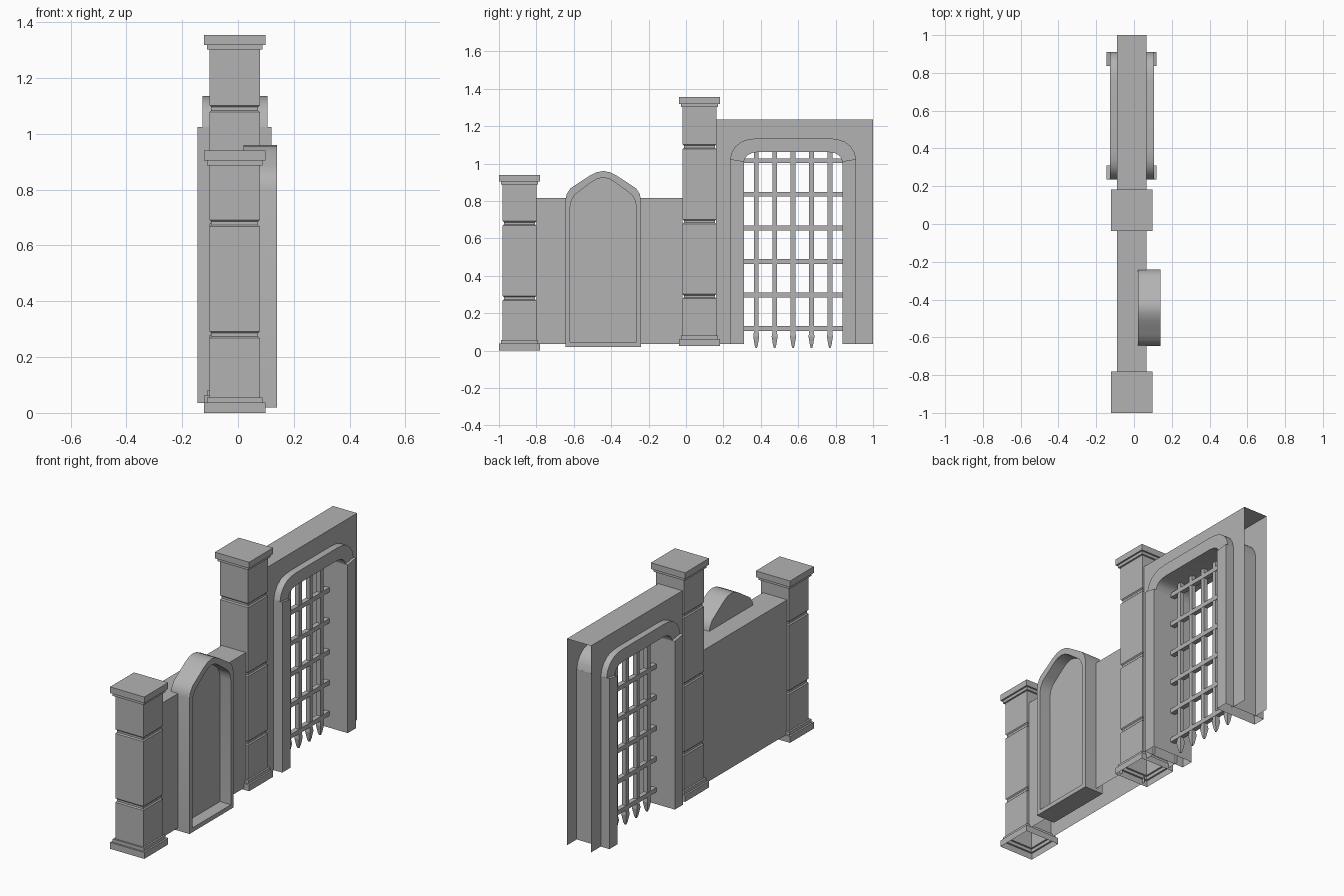
import bpy, bmesh

if "Cube" in bpy.data.objects:
    bpy.data.objects.remove(bpy.data.objects["Cube"])

stone = bpy.data.materials.new("grey stone")
stone.diffuse_color = (0.45, 0.45, 0.45, 1)
stone.use_nodes = True
stone.node_tree.nodes["Principled BSDF"].inputs["Base Color"].default_value = stone.diffuse_color
MID_X = -0.012          # centre line of walls and pillars
WALL_X = (-0.09, 0.065)  # wall skins


def finish(name, bm, smooth=False):
    bmesh.ops.recalc_face_normals(bm, faces=bm.faces)
    mesh = bpy.data.meshes.new(name)
    bm.to_mesh(mesh)
    bm.free()
    mesh.materials.append(stone)
    ob = bpy.data.objects.new(name, mesh)
    bpy.context.collection.objects.link(ob)
    if smooth:
        bpy.ops.object.select_all(action='DESELECT')
        ob.select_set(True)
        bpy.context.view_layer.objects.active = ob
        bpy.ops.object.shade_smooth_by_angle()
    return ob


def square_loft(bm, x, y, profile, bottom=False):
    """Stack of square rings given as (half width, z), closed on top."""
    rings = [[bm.verts.new((x + sx * h, y + sy * h, z))
              for sx, sy in ((-1, -1), (1, -1), (1, 1), (-1, 1))]
             for h, z in profile]
    for a, b in zip(rings, rings[1:]):
        for i in range(4):
            j = (i + 1) % 4
            bm.faces.new((a[i], a[j], b[j], b[i]))
    bm.faces.new(rings[-1])
    if bottom:
        bm.faces.new(rings[0][::-1])


def extrude(bm, outline, x0, x1, skip=()):
    """Extrude a y-z outline along x; skip leaves chosen edges open."""
    a = [bm.verts.new((x0, y, z)) for y, z in outline]
    b = [bm.verts.new((x1, y, z)) for y, z in outline]
    bm.faces.new(a)
    bm.faces.new(b[::-1])
    for i in range(len(a)):
        j = (i + 1) % len(a)
        if i not in skip:
            bm.faces.new((a[i], a[j], b[j], b[i]))


def rect(y0, y1, z0, z1):
    return [(y0, z0), (y1, z0), (y1, z1), (y0, z1)]


def mirrored(half, c):
    """Outline from right-hand half points (offset, z) ending on the axis."""
    return ([(c + d, z) for d, z in half]
            + [(c - d, z) for d, z in reversed(half) if d > 0])


# Pillars with stepped base and cap and thin grooves in the shaft
def pillar(name, y, z0, z1, grooves):
    p = [(0.11, z0), (0.11, z0 + 0.037), (0.1, z0 + 0.037),
         (0.1, z0 + 0.056), (0.09, z0 + 0.056)]
    for g in grooves:
        p += [(0.09, g - 0.012), (0.084, g - 0.006),
              (0.084, g + 0.006), (0.09, g + 0.012)]
    p += [(0.09, z1 - 0.053), (0.1, z1 - 0.053), (0.1, z1 - 0.036),
          (0.11, z1 - 0.036), (0.11, z1)]
    bm = bmesh.new()
    square_loft(bm, MID_X, y, p)
    finish(name, bm)


pillar("short_pillar", -0.89, 0.0, 0.94, (0.28, 0.68))
pillar("tall_pillar", 0.072, 0.025, 1.355, (0.29, 0.69, 1.09))

# Low wall, open below and inside the pillars
bm = bmesh.new()
extrude(bm, rect(-0.8, -0.02, 0.035, 0.815), *WALL_X, skip=(0, 1, 3))
finish("low_wall", bm)

# Gate arch curves, offsets from the gate centre
GATE_Y = 0.5725
outer = [(0.3375, 1.022), (0.328, 1.06), (0.308, 1.092), (0.275, 1.118),
         (0.235, 1.131), (0.185, 1.135)]
inner = [(0.263, 1.01), (0.256, 1.03), (0.242, 1.046), (0.22, 1.057),
         (0.185, 1.062)]

# Gate wall: two skins and a top, with a hole filled by the frame
bm = bmesh.new()
hole = mirrored([(0.32, 0.035), (0.32, 1.02), (0.26, 1.1)], GATE_Y)
extrude(bm, [(1.0, 0.035), (1.0, 1.235), (0.16, 1.235), (0.16, 0.035)]
        + hole[::-1], *WALL_X, skip=(0, 2, 3, 4, 5, 6, 7, 8, 9))
finish("gate_wall", bm)

# Gate frame: arch band and two deeper jambs
bm = bmesh.new()
extrude(bm, mirrored(outer, GATE_Y) + mirrored(inner, GATE_Y)[::-1],
        -0.127, 0.105)
finish("gate_arch", bm, True)

bm = bmesh.new()
for s in (-1, 1):
    extrude(bm, [(GATE_Y + s * d, z) for d, z in
                 ((0.263, 0.035), (0.3375, 0.035), (0.3375, 1.024),
                  (0.263, 1.012))], -0.145, 0.12, skip=(0,))
finish("gate_jambs", bm)

# Portcullis: spiked uprights and crossbars
bm = bmesh.new()
for i in range(5):
    square_loft(bm, MID_X, GATE_Y + (i - 2) * 0.0985,
                [(0.004, 0.015), (0.009, 0.032), (0.016, 0.075),
                 (0.0125, 0.1), (0.0125, 1.062)], True)
finish("portcullis_uprights", bm)

bm = bmesh.new()
for i in range(6):
    z = 0.118 + i * 0.1795
    extrude(bm, rect(0.305, 0.84, z - 0.013, z + 0.013),
            MID_X - 0.014, MID_X + 0.014)
finish("portcullis_crossbars", bm)

# Niche: pointed arch surround and recessed back panel
NICHE_Y = -0.4425
half = [(0.2025, 0.02), (0.2025, 0.805), (0.195, 0.838), (0.175, 0.868),
        (0.142, 0.89), (0.105, 0.914), (0.07, 0.937), (0.035, 0.954),
        (0, 0.96)]
out = mirrored(half, NICHE_Y)
inn = mirrored([(d * 0.872, z - 0.035 if z > 0.5 else z + 0.025)
                for d, z in half], NICHE_Y)
bm = bmesh.new()
loops = [[bm.verts.new((x, y, z)) for y, z in pts]
         for x, pts in ((0.02, out), (0.14, out), (0.14, inn), (0.07, inn))]
for a, b in zip(loops, loops[1:]):
    for i in range(len(a)):
        j = (i + 1) % len(a)
        bm.faces.new((a[i], a[j], b[j], b[i]))
bm.faces.new(loops[0][::-1])
bm.faces.new(loops[-1])
finish("niche", bm, True)
